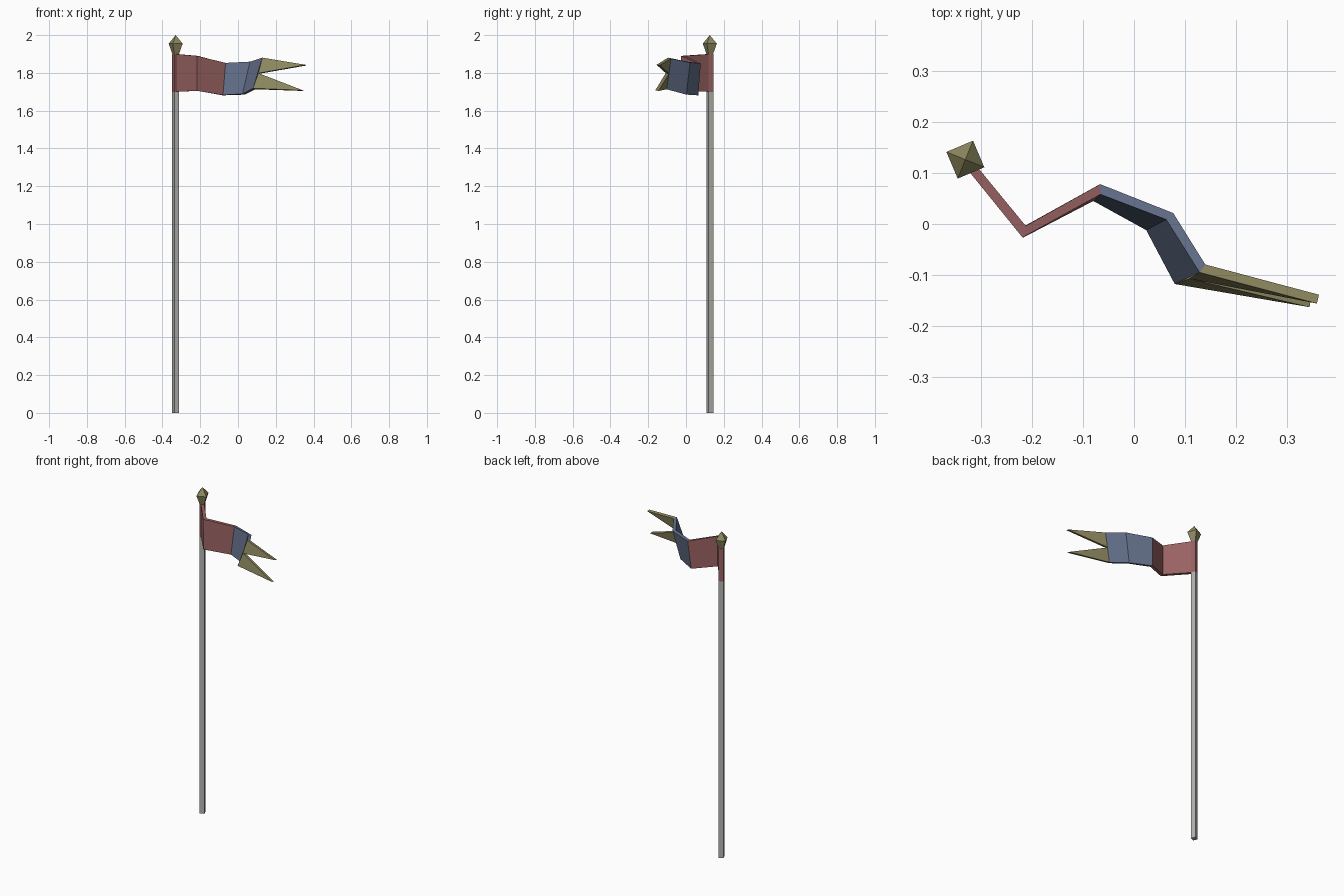
import bpy, math

if "Cube" in bpy.data.objects:
    bpy.data.objects.remove(bpy.data.objects["Cube"])


def material(name, srgb):
    m = bpy.data.materials.new(name)
    m.diffuse_color = [((c / 255 + 0.055) / 1.055) ** 2.4 for c in srgb] + [1]
    m.use_nodes = True
    m.node_tree.nodes["Principled BSDF"].inputs["Base Color"].default_value = m.diffuse_color
    return m


grey = material("pole grey", (178, 178, 175))
red = material("dusty red", (153, 98, 98))
blue = material("slate blue", (98, 110, 136))
gold = material("olive gold", (143, 137, 96))

PX, PY = -0.33, 0.126       # pole axis
TURN = math.radians(68)     # rotation of the square section


def add_mesh(name, verts, faces, mats):
    me = bpy.data.meshes.new(name)
    me.from_pydata(verts, [], faces)
    for m in mats:
        me.materials.append(m)
    ob = bpy.data.objects.new(name, me)
    bpy.context.collection.objects.link(ob)
    return ob


def square_stack(name, rings, mat, apex=None):
    """Four-sided column through (radius, z) rings, with an optional point on top."""
    verts = [(PX + r * math.cos(TURN + k * math.pi / 2),
              PY + r * math.sin(TURN + k * math.pi / 2), z)
             for r, z in rings for k in range(4)]
    faces = [(3, 2, 1, 0)]
    for i in range(len(rings) - 1):
        for k in range(4):
            a, b = i * 4 + k, i * 4 + (k + 1) % 4
            faces.append((a, b, b + 4, a + 4))
    t = 4 * (len(rings) - 1)
    if apex is None:
        faces.append((t, t + 1, t + 2, t + 3))
    else:
        verts.append((PX, PY, apex))
        faces += [(t + k, t + (k + 1) % 4, t + 4) for k in range(4)]
    return add_mesh(name, verts, faces, [mat])


# Pole, cloth sleeve and finial
square_stack("pole", [(0.02, 0), (0.02, 1.70)], grey)
square_stack("flag_sleeve", [(0.02, 1.70), (0.02, 1.90)], red)
square_stack("finial", [(0.019, 1.90), (0.04, 1.955)], gold, apex=2.0)

# Waving cloth: top and bottom point of each fold
folds = [((PX, PY, 1.90), (PX, PY, 1.70)),
         ((-0.215, -0.015, 1.89), (-0.215, -0.015, 1.705)),
         ((-0.066, 0.068, 1.852), (-0.080, 0.055, 1.682)),
         ((0.070, 0.015, 1.857), (0.030, -0.005, 1.687)),
         ((0.134, -0.087, 1.878), (0.086, -0.110, 1.716))]
verts = [p for pair in folds for p in pair]
faces = [(2 * i + 1, 2 * i + 3, 2 * i + 2, 2 * i) for i in range(4)]

# Swallowtail: notch and two tips
n = len(verts)
verts += [(0.110, -0.0985, 1.797), (0.360, -0.147, 1.841), (0.345, -0.154, 1.706)]
faces += [(n, n + 1, n - 2), (n - 1, n + 2, n)]

flag = add_mesh("flag", verts, faces, [red, blue, gold])
for p in flag.data.polygons:
    p.material_index = p.index // 2     # two folds of each colour
solid = flag.modifiers.new("thickness", "SOLIDIFY")
solid.thickness = 0.018
solid.offset = 0
solid.use_even_offset = True
